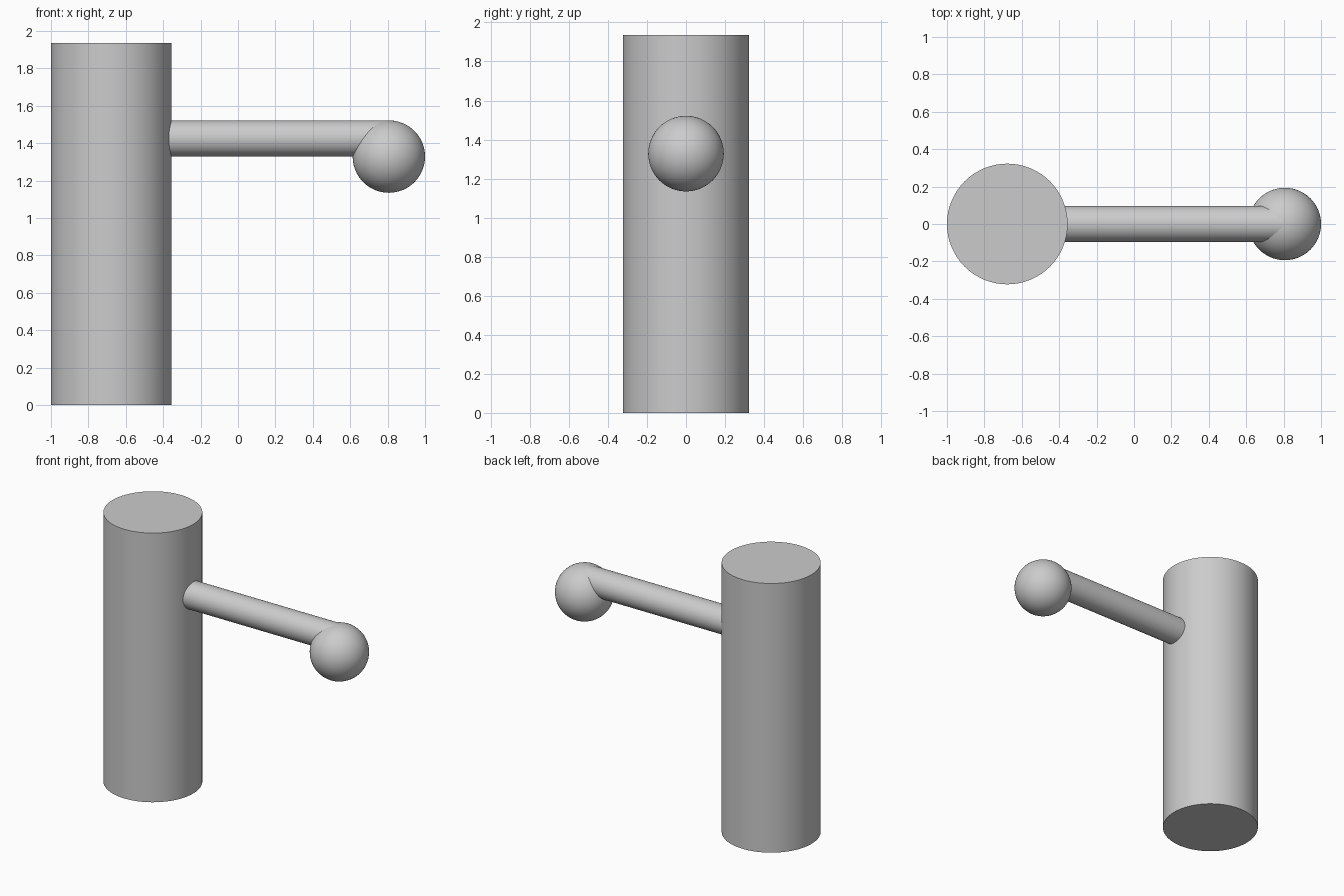
import bpy
import math

cube = bpy.data.objects.get("Cube")
if cube:
    bpy.data.objects.remove(cube, do_unlink=True)

UNIT = 0.09677
COLUMN_X, BALL_X = -0.6774, 0.8065
BALL_Z = 1.328

grey = bpy.data.materials.new("light grey")
grey.use_nodes = True
grey.diffuse_color = (0.6, 0.6, 0.6, 1)
grey.node_tree.nodes["Principled BSDF"].inputs["Base Color"].default_value = grey.diffuse_color


def finish(name):
    """Name, colour and smooth the newly added part."""
    part = bpy.context.object
    part.name = name
    part.data.materials.append(grey)
    bpy.ops.object.shade_smooth_by_angle(angle=math.radians(30))


# Upright column
height = 20 * UNIT
bpy.ops.mesh.primitive_cylinder_add(vertices=64, radius=0.3226, depth=height,
                                    location=(COLUMN_X, 0, height / 2))
finish("column")

# Horizontal arm, from inside the column to the middle of the ball
bpy.ops.mesh.primitive_cylinder_add(vertices=64, radius=UNIT, depth=BALL_X - COLUMN_X,
                                    location=((BALL_X + COLUMN_X) / 2, 0, BALL_Z + UNIT),
                                    rotation=(0, math.pi / 2, 0))
finish("arm")

# Ball at the end, its top level with the top of the arm
bpy.ops.mesh.primitive_uv_sphere_add(segments=64, ring_count=32, radius=2 * UNIT,
                                     location=(BALL_X, 0, BALL_Z))
finish("end_ball")
